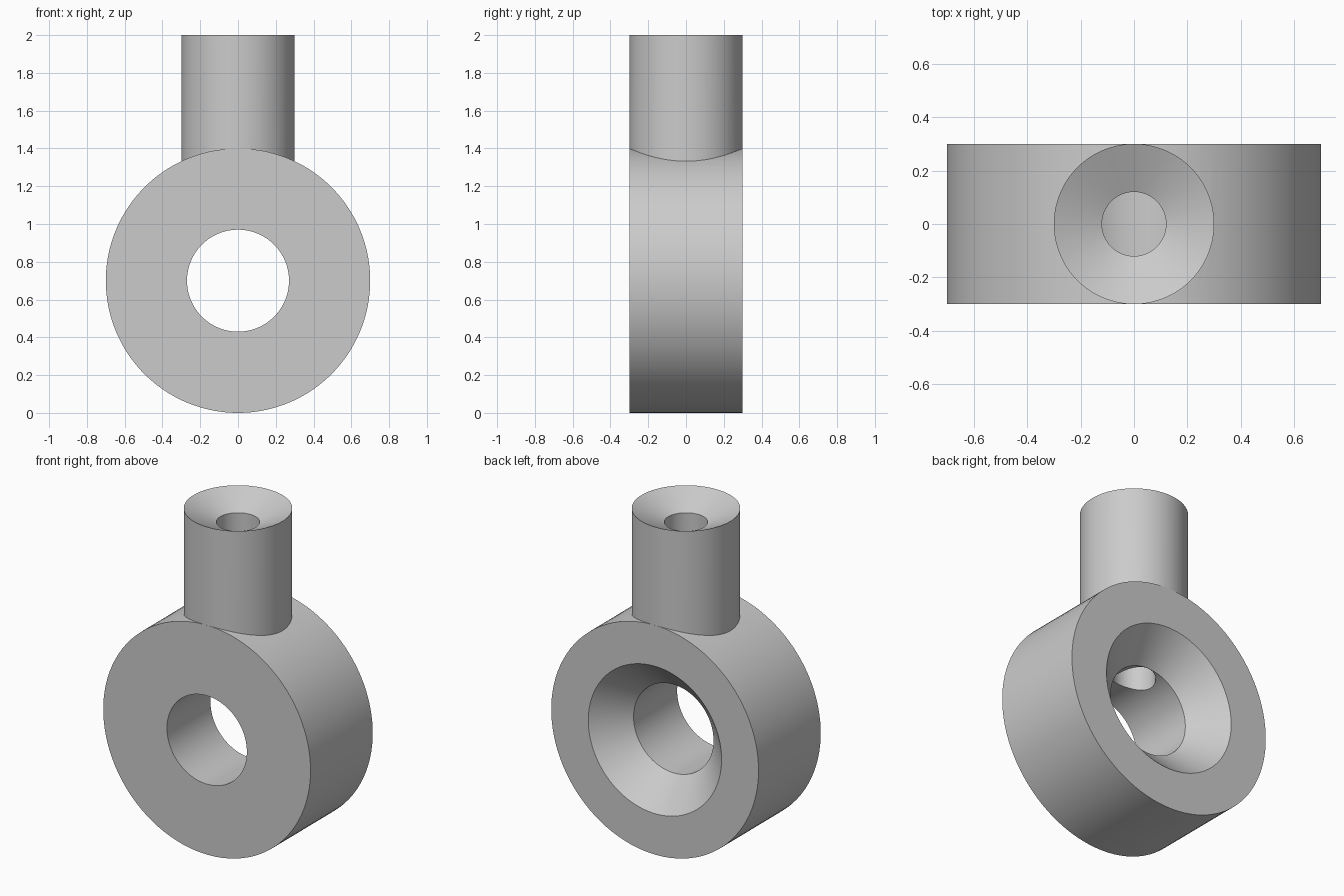
import bpy, bmesh, math
from mathutils import Matrix

cube = bpy.data.objects.get("Cube")
if cube:
    bpy.data.objects.remove(cube, do_unlink=True)

SEGMENTS = 96

steel = bpy.data.materials.new("plain_grey")
steel.use_nodes = True
GREY = (0.6, 0.6, 0.6, 1)
steel.diffuse_color = GREY
steel.node_tree.nodes["Principled BSDF"].inputs["Base Color"].default_value = GREY


def lathe(name, profile, transform, closed=False):
    """Spin (radius, height) points around z, then place the solid."""
    bm = bmesh.new()
    # half-step start keeps the flats clear of neighbouring planes
    start = Matrix.Rotation(math.pi / SEGMENTS, 3, 'Z')
    verts = [bm.verts.new(start @ Matrix.Identity(3).col[0] * r) for r, h in profile]
    for v, (r, h) in zip(verts, profile):
        v.co.z = h
    edges = [bm.edges.new(pair) for pair in zip(verts, verts[1:])]
    if closed:
        edges.append(bm.edges.new((verts[-1], verts[0])))
    bmesh.ops.spin(bm, geom=verts + edges, cent=(0, 0, 0), axis=(0, 0, 1),
                   angle=math.tau, steps=SEGMENTS)
    bmesh.ops.remove_doubles(bm, verts=bm.verts, dist=1e-5)
    bmesh.ops.recalc_face_normals(bm, faces=bm.faces)
    bm.transform(transform)
    mesh = bpy.data.meshes.new(name)
    bm.to_mesh(mesh)
    bm.free()
    mesh.materials.append(steel)
    obj = bpy.data.objects.new(name, mesh)
    bpy.context.collection.objects.link(obj)
    return obj


def combine(target, other, operation):
    mod = target.modifiers.new(operation.lower(), 'BOOLEAN')
    mod.operation, mod.solver, mod.object = operation, 'EXACT', other
    bpy.context.view_layer.objects.active = target
    bpy.ops.object.modifier_apply(modifier=mod.name)
    bpy.data.objects.remove(other, do_unlink=True)


# Ring with a straight bore that flares out at the back
lay_down = Matrix.Translation((0, 0, 0.7)) @ Matrix.Rotation(-math.pi / 2, 4, 'X')
body = lathe("ring_with_stem",
             [(0.27, -0.3), (0.7, -0.3), (0.7, 0.3), (0.45, 0.3), (0.27, 0.12)],
             lay_down, closed=True)

# Upright stem with a conical dished top
upright = Matrix.Identity(4)
stem = lathe("stem", [(0, 1.15), (0.3, 1.15), (0.3, 2), (0, 1.86)], upright)
combine(body, stem, 'UNION')

# Drilled passage from the dish down into the bore
drill = lathe("drill", [(0, 0.7), (0.12, 0.7), (0.12, 2.2), (0, 2.2)], upright)
combine(body, drill, 'DIFFERENCE')

# Smooth curved walls, crisp edges
bpy.ops.object.select_all(action='DESELECT')
body.select_set(True)
bpy.context.view_layer.objects.active = body
bpy.ops.object.shade_smooth_by_angle(angle=math.radians(25))
